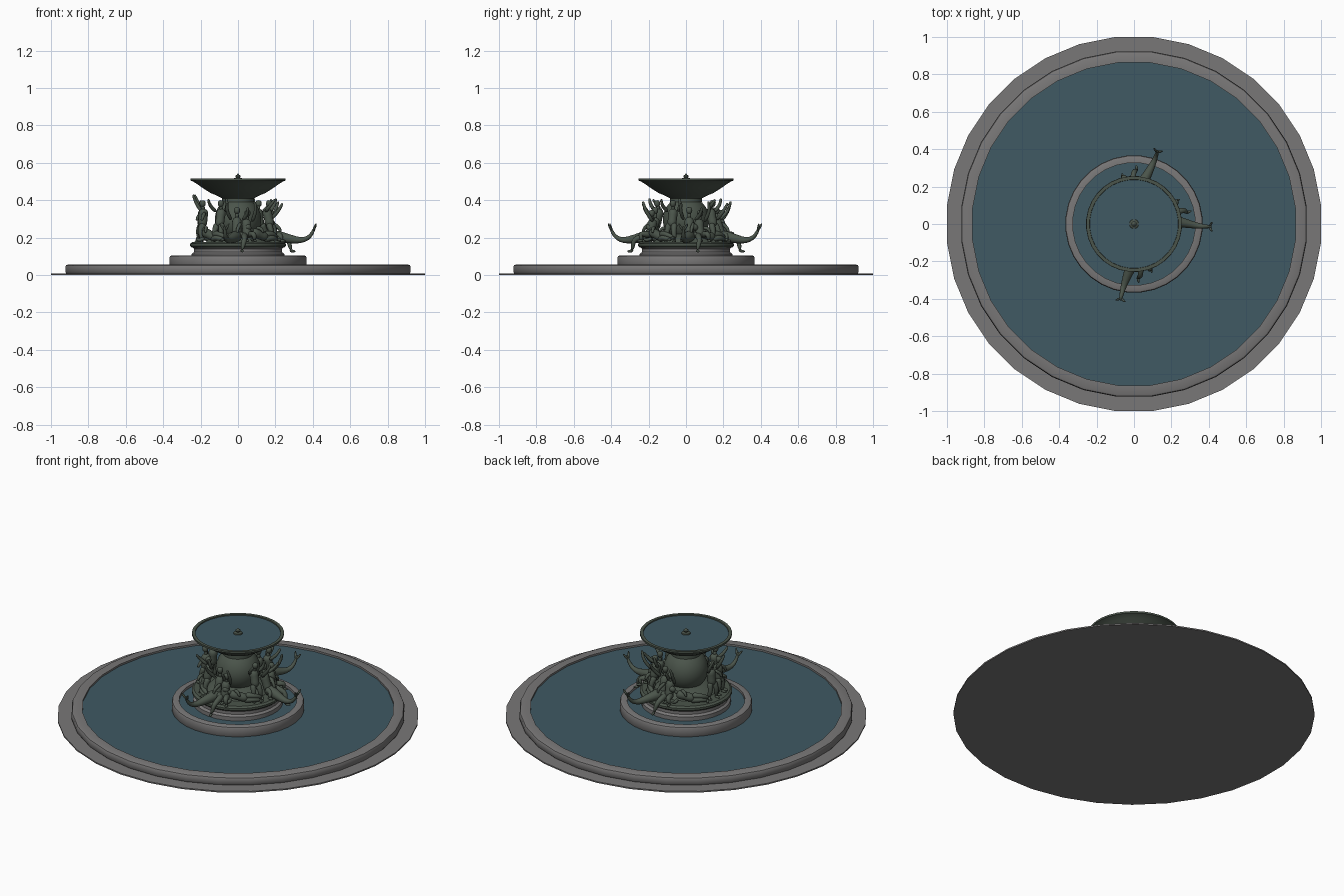
import bpy, bmesh, math
from mathutils import Vector, Matrix

if "Cube" in bpy.data.objects:
    bpy.data.objects.remove(bpy.data.objects["Cube"], do_unlink=True)

SIDES = 32


def material(name, color):
    mat = bpy.data.materials.new(name)
    mat.use_nodes = True
    mat.diffuse_color = (*color, 1)
    mat.node_tree.nodes["Principled BSDF"].inputs["Base Color"].default_value = (*color, 1)
    return mat


STONE = material("grey stone", (0.19, 0.185, 0.185))
WATER = material("blue water", (0.05, 0.1, 0.125))
BRONZE = material("green bronze", (0.07, 0.09, 0.07))


def finish(bm, name, mat, angle=35):
    bmesh.ops.remove_doubles(bm, verts=bm.verts, dist=0.0001)
    bmesh.ops.recalc_face_normals(bm, faces=bm.faces)
    mesh = bpy.data.meshes.new(name)
    bm.to_mesh(mesh)
    bm.free()
    mesh.materials.append(mat)
    obj = bpy.data.objects.new(name, mesh)
    bpy.context.collection.objects.link(obj)
    bpy.ops.object.select_all(action='DESELECT')
    obj.select_set(True)
    bpy.context.view_layer.objects.active = obj
    bpy.ops.object.shade_smooth_by_angle(angle=math.radians(angle))
    return obj


def lathe(name, mat, profile, closed=False):
    """Turn a (radius, height) profile around the z axis."""
    bm = bmesh.new()
    start = Matrix.Rotation(math.pi / SIDES, 3, 'Z')
    verts = [bm.verts.new(start @ Vector((r, 0, z))) for r, z in profile]
    pairs = list(zip(verts, verts[1:]))
    if closed:
        pairs.append((verts[-1], verts[0]))
    edges = [bm.edges.new(p) for p in pairs]
    bmesh.ops.spin(bm, geom=verts + edges, cent=(0, 0, 0), axis=(0, 0, 1),
                   angle=math.tau, steps=SIDES)
    return finish(bm, name, mat)


def curb(name, inner, outer, low, high, lip):
    """Stone ring with a rounded top edge on the outside."""
    return lathe(name, STONE, [
        (inner, low), (outer - lip * 0.4, low), (outer, low + lip * 0.6),
        (outer, high - lip), (outer - lip * 0.3, high - lip * 0.3),
        (outer - lip, high), (inner, high)], closed=True)


# Basins and water
lathe("ground_disc", STONE, [(0, 0), (1.005, 0), (1.005, 0.008), (0, 0.008)])
curb("outer_curb", 0.867, 0.928, 0.008, 0.056, 0.014)
lathe("outer_water", WATER, [(0, 0.008), (0.868, 0.008), (0.868, 0.045), (0, 0.045)])
curb("inner_curb", 0.328, 0.368, 0.04, 0.104, 0.012)
lathe("inner_water", WATER, [(0, 0.045), (0.33, 0.045), (0.33, 0.088), (0, 0.088)])

# Pedestal
lathe("pedestal", STONE, [(0, 0.08), (0.25, 0.08), (0.25, 0.112), (0.237, 0.122),
                          (0.237, 0.14), (0.248, 0.15), (0, 0.15)])
lathe("pedestal_cornice", BRONZE, [(0, 0.147), (0.248, 0.147), (0.257, 0.155),
                                   (0.257, 0.167), (0.245, 0.176), (0, 0.176)])
lathe("rock_base", BRONZE, [(0, 0.17), (0.18, 0.17), (0.15, 0.2), (0.1, 0.22), (0, 0.22)])
lathe("globe", BRONZE, [(0.125 * math.sin(a * math.pi / 12),
                         0.297 - 0.125 * math.cos(a * math.pi / 12)) for a in range(13)])

# Upper bowl
lathe("upper_bowl", BRONZE, [
    (0, 0.39), (0.085, 0.39), (0.085, 0.41), (0.115, 0.425), (0.145, 0.437),
    (0.19, 0.465), (0.225, 0.49), (0.247, 0.502), (0.256, 0.505), (0.256, 0.516),
    (0.238, 0.516), (0.236, 0.506), (0, 0.5)])
lathe("upper_water", WATER, [(0, 0.5), (0.237, 0.5), (0.237, 0.51), (0, 0.51)])
lathe("finial", BRONZE, [(0, 0.508), (0.026, 0.508), (0.024, 0.516), (0.011, 0.521),
                         (0.014, 0.53), (0.006, 0.536), (0, 0.546)])


def tube(bm, points, radii, sides=8):
    """Sweep a round section of changing radius along a path."""
    points = [Vector(p) for p in points]
    rings = []
    for i, (p, rad) in enumerate(zip(points, radii)):
        along = points[min(i + 1, len(points) - 1)] - points[max(i - 1, 0)]
        turn = Vector((0, 0, 1)).rotation_difference(along.normalized())
        if rings:
            turn = last_dir.rotation_difference(along.normalized()) @ last_turn
        last_dir, last_turn = along.normalized(), turn
        rings.append([bm.verts.new(p + turn @ Vector((rad * math.cos(k * math.tau / sides),
                                                     rad * math.sin(k * math.tau / sides), 0)))
                      for k in range(sides)])
    for a, b in zip(rings, rings[1:]):
        for k in range(sides):
            n = (k + 1) % sides
            bm.faces.new((a[k], a[n], b[n], b[k]))
    bm.faces.new(rings[0][::-1])
    bm.faces.new(rings[-1])


def place(bm, name, degrees):
    """Turn a sculpture (x outward, y around) to its place on the pedestal."""
    bm.transform(Matrix.Rotation(math.radians(degrees), 4, 'Z'))
    obj = finish(bm, name, BRONZE, 180)
    sub = obj.modifiers.new("rounding", 'SUBSURF')
    sub.levels = sub.render_levels = 1
    return obj


def figure(name, degrees, hip, chest, head, hands, feet, bend=0.02):
    bm = bmesh.new()
    hip, chest, head = Vector(hip), Vector(chest), Vector(head)
    spine = (chest - hip).normalized()
    across = spine.cross(Vector((1, 0, 0))).normalized()
    out = Vector((bend, 0, 0))
    # Torso, neck and head
    tube(bm, [hip - spine * 0.02, hip, (hip + chest) / 2, chest, chest + spine * 0.02],
         [0.016, 0.03, 0.024, 0.032, 0.016])
    tube(bm, [chest, head], [0.014, 0.01])
    up = (head - chest).normalized() * 0.018
    tube(bm, [head - up, head - up * 0.5, head + up * 0.5, head + up], [0.01, 0.018, 0.019, 0.01])
    # Arms and legs
    for side, hand, foot in zip((-1, 1), hands, feet):
        hand, foot = Vector(hand), Vector(foot)
        shoulder = chest + across * side * 0.028
        elbow = (shoulder + hand) / 2 + across * side * 0.014 + out * 0.5
        tube(bm, [shoulder, elbow, hand.lerp(elbow, 0.25), hand], [0.014, 0.011, 0.009, 0.006], 6)
        thigh = hip + across * side * 0.015
        knee = (thigh + foot) / 2 + out + Vector((0, 0, abs(bend) * 0.6))
        tube(bm, [thigh, thigh.lerp(knee, 0.4), knee, knee.lerp(foot, 0.4), foot],
             [0.02, 0.021, 0.016, 0.016, 0.009], 6)
        tube(bm, [foot + Vector((-0.01, 0, 0)), foot + Vector((0.03, 0, -0.005))],
             [0.012, 0.007], 6)
    return place(bm, name, degrees)


def fish_tail(name, degrees):
    bm = bmesh.new()
    tube(bm, [(0.17, 0.03, 0.21), (0.22, 0.025, 0.205), (0.28, 0.012, 0.192),
              (0.335, 0.003, 0.183), (0.375, 0, 0.195), (0.4, 0, 0.225), (0.414, 0, 0.265)],
         [0.035, 0.034, 0.026, 0.018, 0.013, 0.01, 0.006])
    for side in (-1, 1):
        tube(bm, [(0.402, 0, 0.235), (0.412, side * 0.014, 0.257), (0.419, side * 0.027, 0.277)],
             [0.007, 0.009, 0.003], 6)
    return place(bm, name, degrees)


# Three groups, each a fish-tailed swimmer, a seated figure and a standing figure
for n, angle in enumerate((-2, 73, 260), 1):
    fish_tail(f"fish_tail_{n}", angle - (0 if n != 2 else 1))
    figure(f"swimmer_{n}", angle + 8, (0.19, 0, 0.215), (0.165, 0, 0.29), (0.165, 0, 0.345),
           [(0.235, -0.05, 0.385), (0.225, 0.06, 0.36)],
           [(0.225, -0.05, 0.185), (0.215, 0.06, 0.185)])
    figure(f"seated_figure_{n}", angle + 24, (0.2, 0, 0.215), (0.185, 0, 0.28), (0.19, 0.005, 0.33),
           [(0.22, -0.06, 0.22), (0.245, 0.03, 0.395)],
           [(0.285, -0.05, 0.13), (0.25, 0.03, 0.185)], 0.035)
    figure(f"standing_figure_{n}", angle - 22, (0.185, 0, 0.275), (0.17, 0, 0.335),
           (0.18, 0.004, 0.382), [(0.235, -0.04, 0.405), (0.2, 0.05, 0.41)],
           [(0.2, -0.025, 0.182), (0.205, 0.025, 0.182)], 0.012)

# Standing pair on the side without a tail
for n, angle in enumerate((172, 194), 1):
    figure(f"lone_standing_figure_{n}", angle, (0.195, 0, 0.275), (0.19, 0, 0.335),
           (0.195, 0, 0.382), [(0.24, -0.03, 0.43), (0.215, 0.06, 0.29)],
           [(0.195, -0.025, 0.182), (0.205, 0.025, 0.182)], 0.012)

# Reclining figures between the groups
for n, angle in enumerate((38, 128, 222, 310), 1):
    figure(f"reclining_figure_{n}", angle, (0.195, 0.02, 0.205), (0.19, -0.045, 0.225),
           (0.185, -0.085, 0.255), [(0.22, -0.09, 0.195), (0.225, -0.01, 0.225)],
           [(0.2, 0.11, 0.19), (0.185, 0.12, 0.2)], 0.015)
